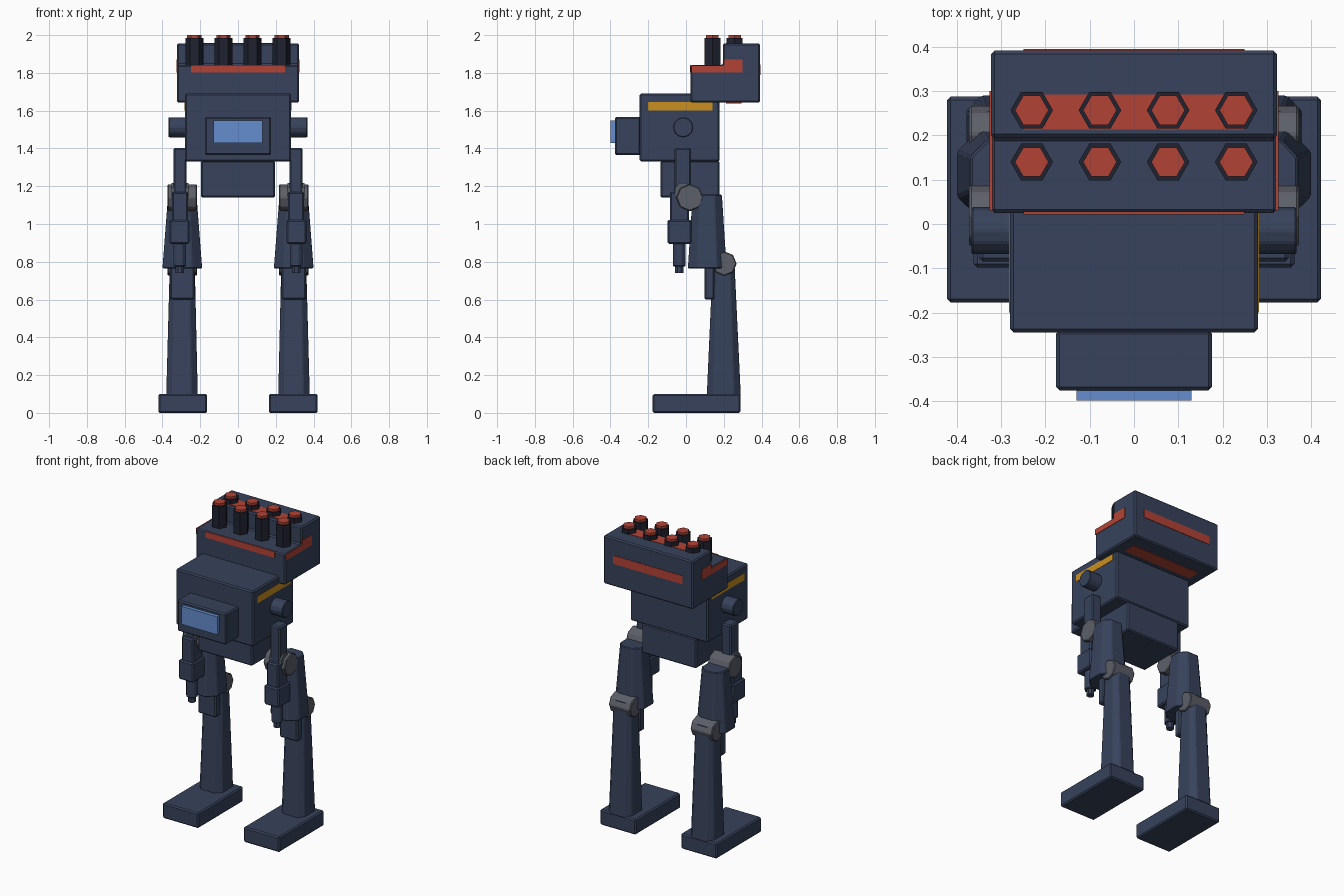
import bpy, bmesh, math
from mathutils import Matrix, Vector

if "Cube" in bpy.data.objects:
    bpy.data.objects.remove(bpy.data.objects["Cube"])


def material(name, rgb):
    m = bpy.data.materials.new(name)
    m.diffuse_color = (*rgb, 1)
    m.use_nodes = True
    m.node_tree.nodes["Principled BSDF"].inputs["Base Color"].default_value = m.diffuse_color
    return m


NAVY = material("navy armour", (0.038, 0.055, 0.105))
DARK = material("dark tube", (0.014, 0.016, 0.03))
RED = material("red", (0.45, 0.055, 0.035))
GREY = material("grey joint", (0.11, 0.115, 0.14))
BLUE = material("blue glass", (0.13, 0.27, 0.62))
ORANGE = material("orange stripe", (0.6, 0.28, 0.015))


def finish(name, bm, mat, bevel=0.0):
    if bevel:
        bmesh.ops.bevel(bm, geom=bm.edges[:], offset=bevel, segments=1, affect='EDGES')
    bmesh.ops.recalc_face_normals(bm, faces=bm.faces[:])
    me = bpy.data.meshes.new(name)
    bm.to_mesh(me)
    bm.free()
    me.materials.append(mat)
    ob = bpy.data.objects.new(name, me)
    bpy.context.collection.objects.link(ob)
    return ob


def box(name, x, y, z, mat=NAVY, bevel=0.008):
    """Bevelled box from (min, max) ranges."""
    bm = bmesh.new()
    bmesh.ops.create_cube(bm, size=1)
    for v in bm.verts:
        v.co = Vector([(r[0] + r[1]) / 2 + c * (r[1] - r[0]) for r, c in zip((x, y, z), v.co)])
    return finish(name, bm, mat, bevel)


def cyl(name, center, r, depth, axis, sides, mat, turn=0.0, bevel=0.0):
    bm = bmesh.new()
    bmesh.ops.create_cone(bm, cap_ends=True, segments=sides, radius1=r, radius2=r, depth=depth)
    rot = Matrix.Rotation(turn, 4, 'Z')
    if axis == 'X':
        rot = Matrix.Rotation(math.pi / 2, 4, 'Y') @ rot
    bmesh.ops.transform(bm, matrix=Matrix.Translation(center) @ rot, verts=bm.verts[:])
    return finish(name, bm, mat, bevel)


def limb(name, low, high, mat=NAVY, cut=0.25):
    """Tapered limb with chamfered corners; ends are (x0, x1, y0, y1, z)."""
    bm = bmesh.new()
    rings = []
    for x0, x1, y0, y1, z in (low, high):
        a, b = (x1 - x0) * cut, (y1 - y0) * cut
        pts = [(x0 + a, y0), (x1 - a, y0), (x1, y0 + b), (x1, y1 - b),
               (x1 - a, y1), (x0 + a, y1), (x0, y1 - b), (x0, y0 + b)]
        rings.append([bm.verts.new((px, py, z)) for px, py in pts])
    for i in range(8):
        j = (i + 1) % 8
        bm.faces.new((rings[0][i], rings[0][j], rings[1][j], rings[1][i]))
    bm.faces.new(rings[0])
    bm.faces.new(rings[1])
    return finish(name, bm, mat, 0.005)


def span(s, a, b):
    return tuple(sorted((s * a, s * b)))


# Torso, pelvis, head and window
box("torso", (-0.28, 0.28), (-0.245, 0.177), (1.33, 1.692))
box("pelvis", (-0.197, 0.197), (-0.135, 0.177), (1.14, 1.335))
box("head", (-0.176, 0.176), (-0.376, -0.24), (1.365, 1.567))
box("window", (-0.13, 0.13), (-0.399, -0.37), (1.43, 1.547), BLUE, 0)

# Stepped launcher: side profile extruded across x
bm = bmesh.new()
profile = [(0.025, 1.642), (0.392, 1.642), (0.392, 1.956),
           (0.195, 1.956), (0.195, 1.842), (0.025, 1.842)]
face = bm.faces.new([bm.verts.new((-0.323, y, z)) for y, z in profile])
new = bmesh.ops.extrude_face_region(bm, geom=[face])["geom"]
bmesh.ops.translate(bm, vec=(0.646, 0, 0), verts=[g for g in new if isinstance(g, bmesh.types.BMVert)])
finish("launcher", bm, NAVY, 0.008)

# Red launcher markings
box("front_marking", (-0.25, 0.25), (0.021, 0.028), (1.803, 1.843), RED, 0)
box("back_marking", (-0.25, 0.25), (0.388, 0.395), (1.79, 1.845), RED, 0)
box("top_marking", (-0.25, 0.25), (0.213, 0.292), (1.952, 1.958), RED, 0)
box("bottom_marking", (-0.25, 0.25), (0.213, 0.295), (1.638, 1.645), RED, 0)

# Two rows of hexagonal missile tubes with red caps
for y, z0 in ((0.14, 1.835), (0.257, 1.95)):
    for i in range(4):
        x = -0.231 + i * 0.154
        cyl("missile_tube", (x, y, (z0 + 1.985) / 2), 0.048, 1.985 - z0, 'Z', 6, DARK, math.pi / 6)
        cyl("missile_cap", (x, y, 1.985), 0.038, 0.03, 'Z', 6, RED, math.pi / 6)

for s, side in ((-1, "left"), (1, "right")):
    # Side markings
    box(side + "_launcher_marking", span(s, 0.32, 0.326), (0.03, 0.3), (1.803, 1.84), RED, 0)
    box(side + "_launcher_marking_step", span(s, 0.32, 0.326), (0.2, 0.3), (1.84, 1.87), RED, 0)
    box(side + "_torso_stripe", span(s, 0.277, 0.282), (-0.2, 0.14), (1.6, 1.645), ORANGE, 0)

    # Arm: shoulder, upper arm, elbow, forearm, cannon
    cx = s * 0.308
    cyl(side + "_shoulder", (s * 0.315, -0.015, 1.512), 0.054, 0.105, 'X', 12, NAVY, 0, 0.004)
    box(side + "_upper_arm", span(s, 0.272, 0.342), (-0.06, 0.027), (1.16, 1.402))
    cyl(side + "_elbow", (cx, -0.015, 1.175), 0.046, 0.09, 'X', 8, GREY, math.pi / 8)
    box(side + "_forearm", span(s, 0.265, 0.349), (-0.085, 0.015), (1.01, 1.17))
    box(side + "_forearm_housing", span(s, 0.256, 0.362), (-0.098, 0.03), (0.895, 1.022))
    cyl(side + "_cannon", (cx, -0.035, 0.84), 0.036, 0.13, 'Z', 8, NAVY, math.pi / 8, 0.004)
    cyl(side + "_cannon_tip", (cx, -0.035, 0.765), 0.024, 0.05, 'Z', 8, NAVY, math.pi / 8)

    # Leg: hip, thigh, knee, shin, foot
    cyl(side + "_hip", (s * 0.295, 0.02, 1.14), 0.072, 0.155, 'X', 8, GREY, 0, 0.005)
    ends = span(s, 0.19, 0.4), span(s, 0.22, 0.37)
    limb(side + "_thigh", (*ends[0], 0.01, 0.215, 0.765), (*ends[1], 0.035, 0.19, 1.155))
    cyl(side + "_knee", (s * 0.295, 0.203, 0.79), 0.065, 0.155, 'X', 8, GREY, 0, 0.005)
    box(side + "_shin_guard", span(s, 0.23, 0.36), (0.098, 0.15), (0.6, 0.85))
    ends = span(s, 0.213, 0.38), span(s, 0.23, 0.36)
    limb(side + "_shin", (*ends[0], 0.11, 0.29, 0.09), (*ends[1], 0.143, 0.255, 0.83), NAVY, 0.2)
    box(side + "_foot", span(s, 0.163, 0.422), (-0.177, 0.288), (0, 0.1))
